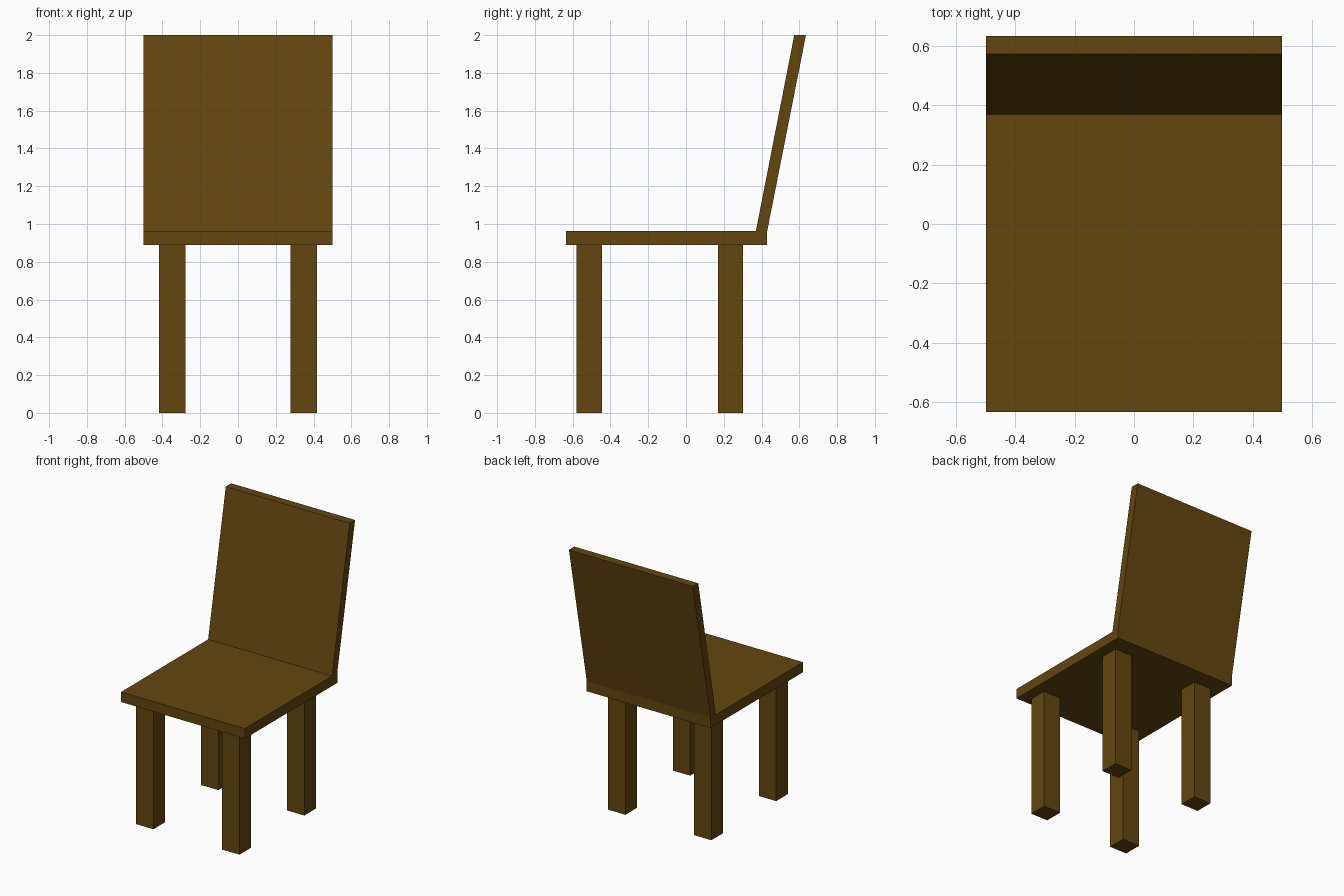
import bpy
import bmesh

if "Cube" in bpy.data.objects:
    bpy.data.objects.remove(bpy.data.objects["Cube"])

wood = bpy.data.materials.new("dark_brown_wood")
wood.diffuse_color = (0.127, 0.061, 0.0048, 1.0)
wood.use_nodes = True
wood.node_tree.nodes["Principled BSDF"].inputs["Base Color"].default_value = wood.diffuse_color


def extrude_x(name, profile, x0, x1):
    """Extrude a closed (y, z) profile from x0 to x1."""
    bm = bmesh.new()
    face = bm.faces.new([bm.verts.new((x0, y, z)) for y, z in profile])
    ext = bmesh.ops.extrude_face_region(bm, geom=[face])["geom"]
    moved = [g for g in ext if isinstance(g, bmesh.types.BMVert)]
    bmesh.ops.translate(bm, verts=moved, vec=(x1 - x0, 0, 0))
    bmesh.ops.recalc_face_normals(bm, faces=bm.faces)
    mesh = bpy.data.meshes.new(name)
    bm.to_mesh(mesh)
    bm.free()
    mesh.materials.append(wood)
    obj = bpy.data.objects.new(name, mesh)
    bpy.context.collection.objects.link(obj)
    return obj


SEAT_BOTTOM, SEAT_TOP = 0.89, 0.963

# Seat and leaning backrest, one continuous side profile
extrude_x("seat_and_backrest", [
    (-0.635, SEAT_BOTTOM), (0.43, SEAT_BOTTOM), (0.43, SEAT_TOP),
    (0.635, 2.0), (0.573, 2.0), (0.37, SEAT_TOP), (-0.635, SEAT_TOP),
], -0.5, 0.5)

# Four square legs
for row, y0, y1 in (("front", -0.579, -0.444), ("back", 0.169, 0.303)):
    for side, x0, x1 in (("left", -0.417, -0.277), ("right", 0.277, 0.417)):
        extrude_x(f"{row}_{side}_leg",
                  [(y0, 0), (y1, 0), (y1, SEAT_BOTTOM), (y0, SEAT_BOTTOM)], x0, x1)
